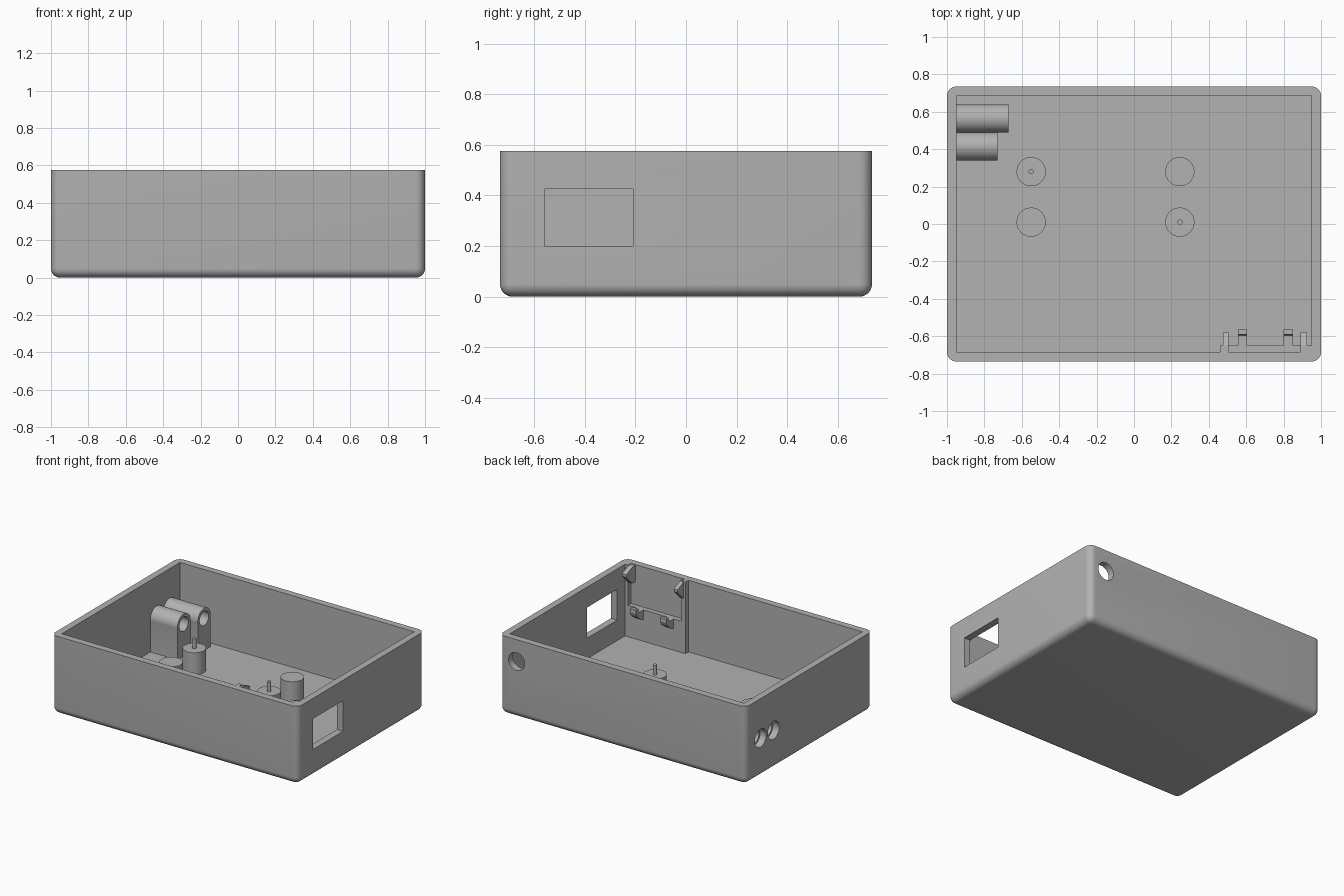
import bpy, bmesh, math
from mathutils import Matrix

if "Cube" in bpy.data.objects:
    bpy.data.objects.remove(bpy.data.objects["Cube"])

grey = bpy.data.materials.new("grey_plastic")
grey.diffuse_color = (0.445, 0.445, 0.445, 1)
grey.use_nodes = True
grey.node_tree.nodes["Principled BSDF"].inputs["Base Color"].default_value = grey.diffuse_color


def finish(bm, name):
    bmesh.ops.recalc_face_normals(bm, faces=bm.faces)
    mesh = bpy.data.meshes.new(name)
    bm.to_mesh(mesh)
    bm.free()
    ob = bpy.data.objects.new(name, mesh)
    bpy.context.collection.objects.link(ob)
    mesh.materials.append(grey)
    return ob


def box(name, x0, x1, y0, y1, z0, z1):
    bm = bmesh.new()
    m = Matrix.Translation(((x0 + x1) / 2, (y0 + y1) / 2, (z0 + z1) / 2)) \
        @ Matrix.Diagonal((x1 - x0, y1 - y0, z1 - z0, 1))
    bmesh.ops.create_cube(bm, size=1, matrix=m)
    return finish(bm, name)


def cylinder(name, centre, r, depth, axis="Z", n=48):
    rot = {"Z": Matrix(), "X": Matrix.Rotation(math.pi / 2, 4, "Y"),
           "Y": Matrix.Rotation(math.pi / 2, 4, "X")}[axis]
    bm = bmesh.new()
    bmesh.ops.create_cone(bm, cap_ends=True, segments=n, radius1=r, radius2=r,
                          depth=depth, matrix=Matrix.Translation(centre) @ rot)
    return finish(bm, name)


def prism(name, x0, x1, profile):
    """Extrude a (y, z) profile along x."""
    bm = bmesh.new()
    face = bm.faces.new([bm.verts.new((x0, y, z)) for y, z in profile])
    ext = bmesh.ops.extrude_face_region(bm, geom=[face])
    verts = [g for g in ext["geom"] if isinstance(g, bmesh.types.BMVert)]
    bmesh.ops.translate(bm, verts=verts, vec=(x1 - x0, 0, 0))
    return finish(bm, name)


def activate(ob):
    bpy.ops.object.select_all(action="DESELECT")
    ob.select_set(True)
    bpy.context.view_layer.objects.active = ob


def boolean(ob, tool, op="DIFFERENCE"):
    mod = ob.modifiers.new("boolean", "BOOLEAN")
    mod.operation, mod.object, mod.solver = op, tool, "EXACT"
    activate(ob)
    bpy.ops.object.modifier_apply(modifier=mod.name)
    bpy.data.objects.remove(tool)


def smooth(ob):
    activate(ob)
    bpy.ops.object.shade_smooth_by_angle(angle=math.radians(30))


H, FLOOR, TUBE_Z = 0.575, 0.05, 0.285

# Case: block with rounded sides and bottom, flat rim
case = box("case", -1, 1, -0.735, 0.735, 0, H)
bm = bmesh.new()
bm.from_mesh(case.data)
edges = [e for e in bm.edges if min(v.co.z for v in e.verts) < 0.01]
bmesh.ops.bevel(bm, geom=edges, offset=0.05, segments=8, profile=0.5, affect="EDGES")
bm.to_mesh(case.data)
bm.free()
boolean(case, box("cavity", -0.95, 0.95, -0.685, 0.685, FLOOR, 1))

# Openings: window in the right wall, round hole in the back, two in the left
boolean(case, box("window_cut", 0.9, 1.1, -0.56, -0.21, 0.2, 0.425))
boolean(case, cylinder("back_hole_cut", (0.86, 0.72, 0.415), 0.065, 0.2, "Y"))
TUBES = [(0.565, -0.67), (0.415, -0.73)]
for y, end in TUBES:
    boolean(case, cylinder("left_hole_cut", (-1, y, TUBE_Z), 0.066, 0.2, "X"))
smooth(case)

# Cable tubes, each on a solid foot
for i, (y, end) in enumerate(TUBES):
    tube = cylinder(f"cable_tube_{i + 1}", ((end - 0.95) / 2, y, TUBE_Z), 0.075,
                    end + 0.95, "X", 64)
    foot = box("foot", -0.95, end, y - 0.0745, y + 0.0745, FLOOR, TUBE_Z)
    boolean(tube, foot, "UNION")
    boolean(tube, cylinder("bore_cut", (-0.8, y, TUBE_Z), 0.052, 0.6, "X"))
    smooth(tube)

# Board standoffs, two of them with locating pins
for x in (-0.55, 0.245):
    for y in (0.28, 0.01):
        smooth(cylinder("standoff", (x, y, (FLOOR + 0.21) / 2), 0.078, 0.21 - FLOOR))
for x, y in ((-0.55, 0.28), (0.245, 0.01)):
    smooth(cylinder("locating_pin", (x, y, 0.24), 0.014, 0.08, n=24))

# Module holder on the front wall: low plate and two uprights
box("holder_plate", 0.46, 0.95, -0.685, -0.65, FLOOR, 0.28)
for x0, x1 in ((0.46, 0.49), (0.925, 0.95)):
    box("holder_upright", x0, x1, -0.685, -0.65, 0.28, H)

# Snap wedges at the top of the uprights
for x0, x1 in ((0.475, 0.505), (0.89, 0.925)):
    prism("snap_wedge", x0, x1, [(-0.685, 0.45), (-0.65, 0.45), (-0.58, 0.52),
                                 (-0.58, 0.54), (-0.65, 0.57), (-0.685, 0.57)])

# Upturned hooks along the plate
for x0, x1 in ((0.555, 0.605), (0.8, 0.85)):
    prism("lower_hook", x0, x1, [(-0.65, 0.21), (-0.62, 0.22), (-0.575, 0.255),
                                 (-0.565, 0.28), (-0.565, 0.31), (-0.59, 0.31),
                                 (-0.595, 0.28), (-0.65, 0.28)])
